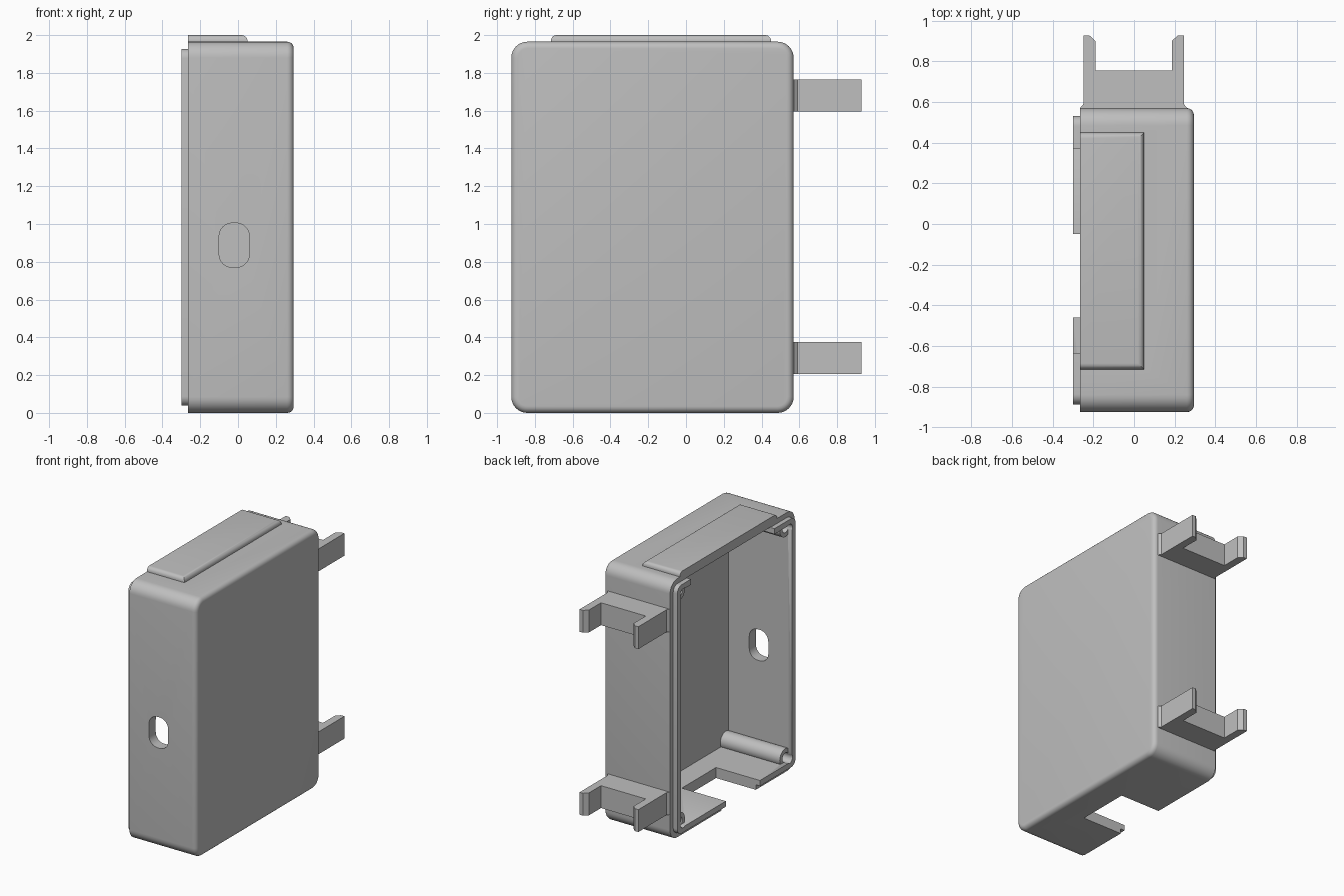
import bpy, bmesh, math
from mathutils import Matrix, Vector

if "Cube" in bpy.data.objects:
    bpy.data.objects.remove(bpy.data.objects["Cube"])

grey = bpy.data.materials.new("plastic_grey")
grey.use_nodes = True
colour = (0.52, 0.52, 0.52, 1)
grey.diffuse_color = colour
grey.node_tree.nodes["Principled BSDF"].inputs["Base Color"].default_value = colour


def finish(name, bm):
    bmesh.ops.recalc_face_normals(bm, faces=bm.faces)
    mesh = bpy.data.meshes.new(name)
    bm.to_mesh(mesh)
    bm.free()
    mesh.materials.append(grey)
    ob = bpy.data.objects.new(name, mesh)
    bpy.context.collection.objects.link(ob)
    return ob


def box(name, low, high, axis=0, corner=0, select=None, edge=0):
    """Box with edges along one axis rounded, then selected edges rounded."""
    low, high = Vector(low), Vector(high)
    bm = bmesh.new()
    bmesh.ops.create_cube(bm, size=1)
    bmesh.ops.scale(bm, vec=high - low, verts=bm.verts)
    bmesh.ops.translate(bm, vec=(low + high) / 2, verts=bm.verts)
    if corner:
        along = [e for e in bm.edges
                 if abs((e.verts[0].co - e.verts[1].co)[axis]) > 1e-4]
        bmesh.ops.bevel(bm, geom=along, offset=corner, segments=8,
                        profile=0.5, affect='EDGES')
    if select:
        chosen = [e for e in bm.edges if select(e.verts[0].co, e.verts[1].co)]
        bmesh.ops.bevel(bm, geom=chosen, offset=edge, segments=5,
                        profile=0.5, affect='EDGES')
    return finish(name, bm)


def rod(name, x0, x1, y, z, radius):
    bm = bmesh.new()
    place = Matrix.Translation(((x0 + x1) / 2, y, z)) @ Matrix.Rotation(math.pi / 2, 4, 'Y')
    bmesh.ops.create_cone(bm, cap_ends=True, segments=32, radius1=radius,
                          radius2=radius, depth=x1 - x0, matrix=place)
    return finish(name, bm)


def combine(target, other, operation):
    mod = target.modifiers.new(operation.title(), 'BOOLEAN')
    mod.operation = operation
    mod.solver = 'EXACT'
    mod.object = other
    bpy.context.view_layer.objects.active = target
    bpy.ops.object.modifier_apply(modifier=mod.name)
    bpy.data.objects.remove(other)


def smooth(ob):
    bpy.ops.object.select_all(action='DESELECT')
    ob.select_set(True)
    bpy.context.view_layer.objects.active = ob
    bpy.ops.object.shade_smooth_by_angle(angle=math.radians(30))


# Main dimensions
RIM, LIP, FACE = -0.265, -0.3, 0.295
FRONT, BACK, TOP = -0.925, 0.57, 1.965
WALL = 0.08


def inset(d, x0, x1):
    return (x0, FRONT + d, d), (x1, BACK - d, TOP - d)


# Case shell with a rounded closed face
case = box("case", *inset(0, RIM, FACE), corner=0.085, edge=0.035,
           select=lambda a, b: min(a.x, b.x) > FACE - 1e-4)

# Raised panel on the top
panel_ends = (-0.715, 0.45)
panel = box("panel", (RIM, panel_ends[0], 1.9), (0.05, panel_ends[1], 2.0), edge=0.03,
            select=lambda a, b: min(a.z, b.z) > 1.99 and max(a.x, b.x) > 0)
combine(case, panel, 'UNION')

# Locating lip around the open side
combine(case, box("lip", *inset(0.038, LIP, -0.2), corner=0.05), 'UNION')

# Hollow interior
combine(case, box("cavity", *inset(WALL, -0.4, 0.235), corner=0.015), 'DIFFERENCE')

# Corner screw posts with blind holes
spots = [(y, z) for y in (FRONT + 0.11, BACK - 0.11) for z in (0.11, TOP - 0.11)]
for y, z in spots:
    combine(case, rod("post", RIM, 0.26, y, z, 0.068), 'UNION')
for y, z in spots:
    combine(case, rod("screw_hole", -0.4, 0.1, y, z, 0.036), 'DIFFERENCE')

# Pocket under the panel, notch in the floor, slot in the front wall
cutters = [
    box("pocket", (-0.4, -0.635, 1.8), (-0.03, 0.37, 1.929)),
    box("notch", (-0.4, -0.46, -0.1), (0.07, -0.05, 0.12)),
    box("slot", (-0.1, -1.1, 0.77), (0.06, -0.7, 1.005), axis=1, corner=0.07),
]
for cutter in cutters:
    combine(case, cutter, 'DIFFERENCE')
smooth(case)

# Forked brackets on the back, chamfered at the inside of the tips
half = [(0.262, 0.555), (0.262, 0.572), (0.247, 0.59), (0.247, 0.928),
        (0.218, 0.928), (0.188, 0.9), (0.188, 0.755)]
outline = half + [(-x, y) for x, y in reversed(half)]
for name, z0, z1 in (("lower_bracket", 0.205, 0.375), ("upper_bracket", 1.595, 1.765)):
    bm = bmesh.new()
    base = bm.faces.new([bm.verts.new((x - 0.002, y, z0)) for x, y in outline])
    side = bmesh.ops.extrude_face_region(bm, geom=[base])
    moved = [v for v in side["geom"] if isinstance(v, bmesh.types.BMVert)]
    bmesh.ops.translate(bm, vec=(0, 0, z1 - z0), verts=moved)
    finish(name, bm)
